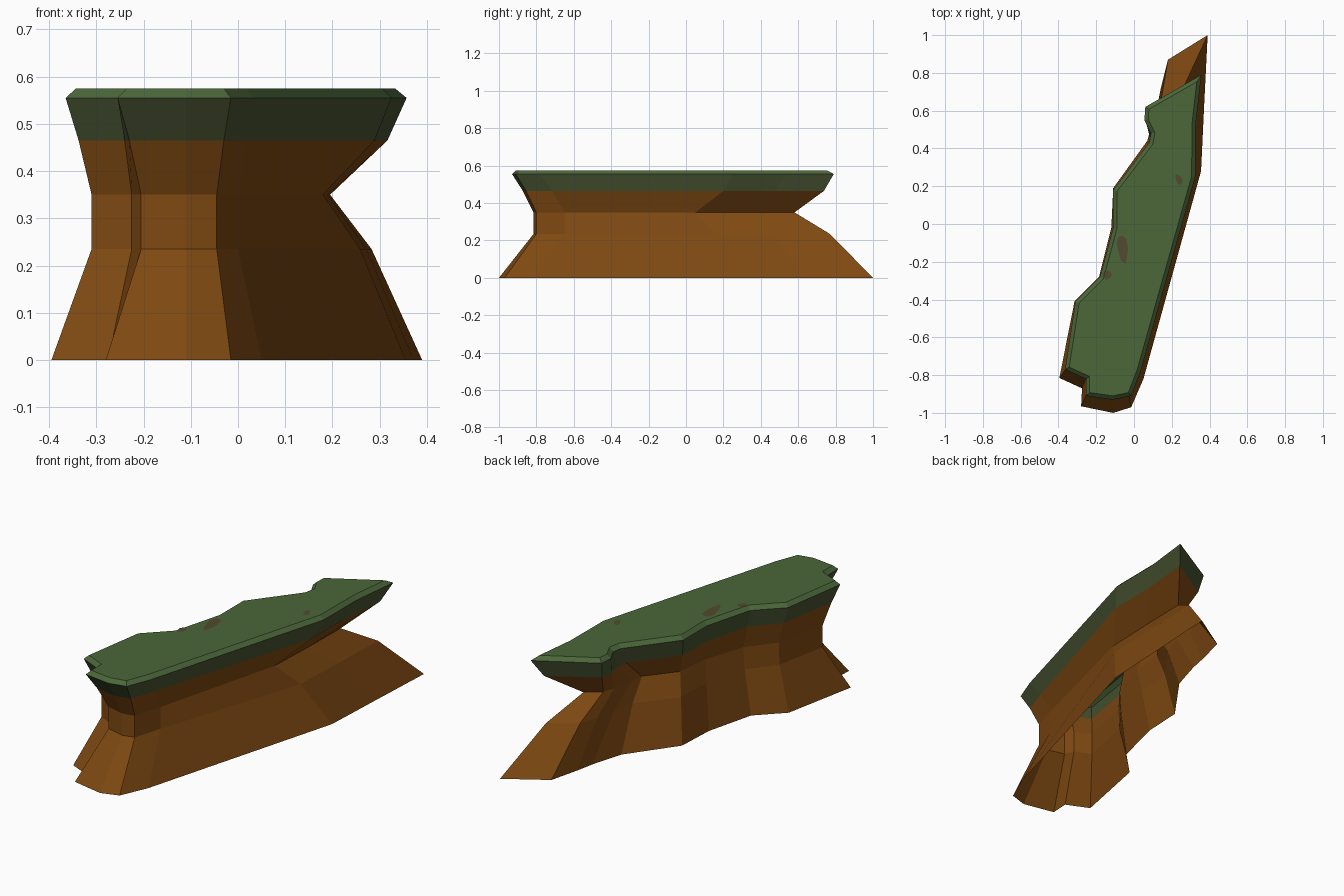
import bpy, bmesh, math

if "Cube" in bpy.data.objects:
    bpy.data.objects.remove(bpy.data.objects["Cube"])

def material(name, rgb):
    m = bpy.data.materials.new(name)
    m.diffuse_color = (*rgb, 1)
    m.use_nodes = True
    m.node_tree.nodes["Principled BSDF"].inputs["Base Color"].default_value = m.diffuse_color
    return m

earth = material("brown_earth", (0.21, 0.066, 0.006))
grass = material("green_grass", (0.070, 0.135, 0.042))
moss = material("mossy_edge", (0.063, 0.085, 0.030))
dirt = material("dirt_patch", (0.085, 0.068, 0.028))

# Outlines, counter-clockwise from the back tip: foot, waist and rim of the cliff
FOOT = [(.39, 1), (.18, .87), (.14, .71), (.12, .61), (.07, .44), (-.11, .19),
        (-.12, -.02), (-.185, -.28), (-.315, -.41), (-.395, -.815), (-.275, -.87),
        (-.28, -.965), (-.11, -1), (-.015, -.97), (.05, -.82), (.355, .28), (.372, .64)]
WAIST = [(.195, .58), (.12, .52), (.10, .46), (.08, .34), (.07, .27), (-.05, .12),
         (-.07, -.06), (-.14, -.28), (-.25, -.42), (-.31, -.70), (-.225, -.74),
         (-.205, -.79), (-.11, -.815), (-.045, -.80), (0, -.65), (.18, .05), (.19, .32)]
RIM = [(.357, .79), (.06, .62), (.055, .55), (.09, .48), (.08, .43), (-.11, .18),
       (-.11, -.02), (-.18, -.28), (-.31, -.41), (-.365, -.77), (-.255, -.82),
       (-.255, -.91), (-.11, -.93), (-.015, -.91), (.035, -.78), (.325, .25), (.327, .53)]

def blend(a, b, front, back):
    """Mix two outlines, with a different amount at the front and the back."""
    out = []
    for p, q in zip(a, b):
        k = min(1, max(0, (q[1] + 0.5) / 0.55))
        t = front + (back - front) * k
        out.append((p[0] + (q[0] - p[0]) * t, p[1] + (q[1] - p[1]) * t))
    return out

layers = [(0, FOOT), (.235, blend(FOOT, WAIST, 1.0, .55)), (.35, WAIST),
          (.465, blend(WAIST, RIM, .5, .75)), (.555, RIM)]

# Cliff: lofted walls, open underneath, with a bevelled grass top
bm = bmesh.new()
rings = [[bm.verts.new((x, y, z)) for x, y in pts] for z, pts in layers]
n = len(FOOT)
for k in range(len(rings) - 1):
    lo, hi = rings[k], rings[k + 1]
    for i in range(n):
        j = (i + 1) % n
        f = bm.faces.new((lo[i], lo[j], hi[j], hi[i]))
        f.material_index = 2 if layers[k][0] > .4 else 0
top = bm.faces.new(rings[-1])
top.material_index = 1
bm.normal_update()
inset = bmesh.ops.inset_individual(bm, faces=[top], thickness=.02, use_even_offset=True)
for f in inset["faces"]:
    f.material_index = 1
for v in top.verts:
    v.co.z = .575
mesh = bpy.data.meshes.new("cliff")
bm.to_mesh(mesh)
bm.free()
for m in (earth, grass, moss):
    mesh.materials.append(m)
bpy.context.collection.objects.link(bpy.data.objects.new("cliff", mesh))

# Bare dirt patches on the grass: centre, half sizes, lean
for i, (x, y, rx, ry, lean) in enumerate([(-.06, -.13, .028, .075, .1),
                                          (-.14, -.27, .02, .025, 0),
                                          (.238, .235, .017, .028, .3)]):
    bm = bmesh.new()
    ring = []
    for k in range(9):
        a = math.tau * k / 9
        r = 1 + .12 * math.sin(3 * a + i)
        u, v = rx * r * math.cos(a), ry * r * math.sin(a)
        ring.append(bm.verts.new((x + u - v * lean, y + v, .577)))
    bm.faces.new(ring)
    mesh = bpy.data.meshes.new(f"dirt_patch_{i + 1}")
    bm.to_mesh(mesh)
    bm.free()
    mesh.materials.append(dirt)
    bpy.context.collection.objects.link(bpy.data.objects.new(mesh.name, mesh))
